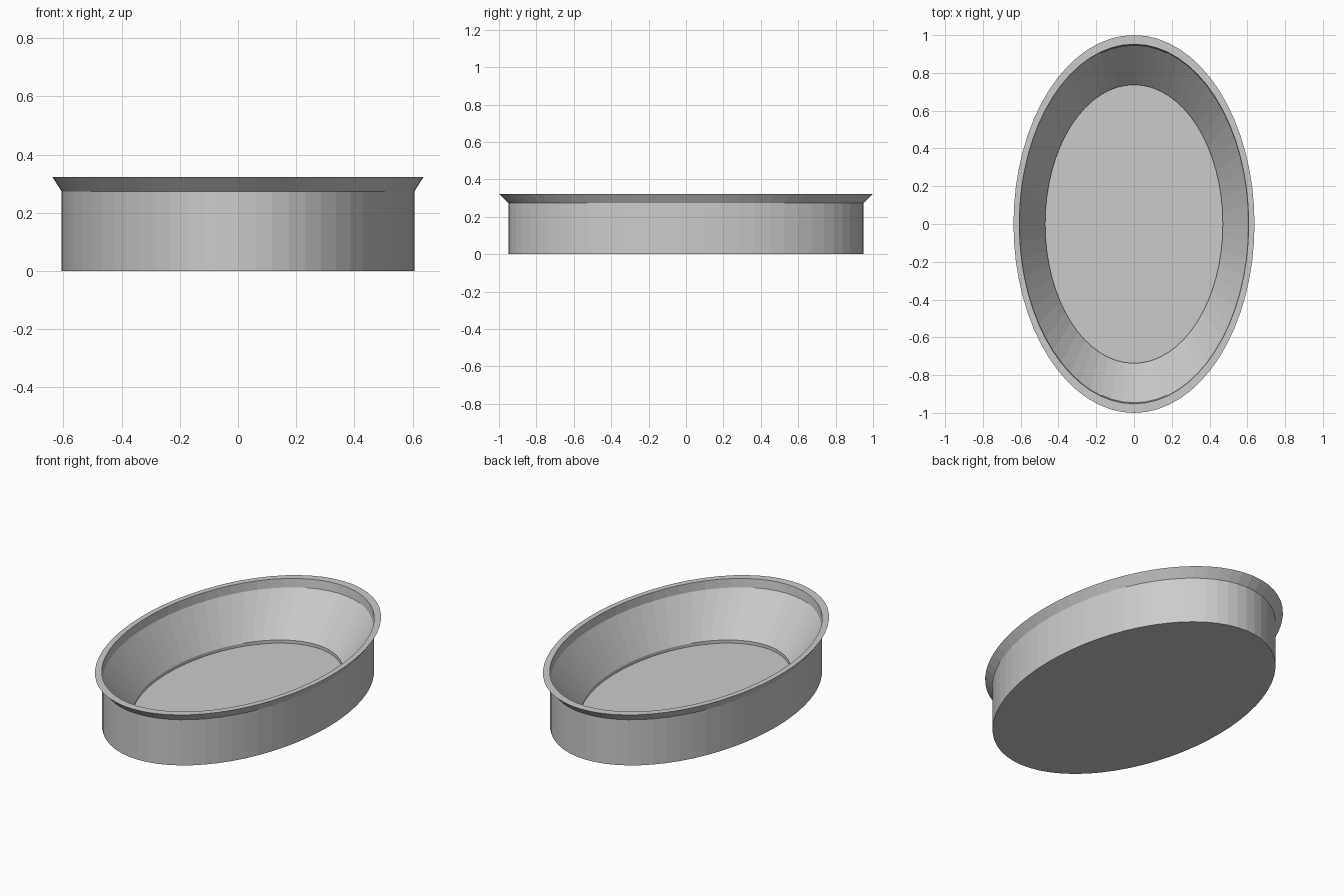
import bpy, bmesh, math

cube = bpy.data.objects.get("Cube")
if cube:
    bpy.data.objects.remove(cube, do_unlink=True)

SEGMENTS = 64
WIDTH_RATIO = 0.638  # oval: width relative to length

grey = bpy.data.materials.new("plain grey")
grey.use_nodes = True
colour = (0.6, 0.6, 0.6, 1)
grey.diffuse_color = colour
grey.node_tree.nodes["Principled BSDF"].inputs["Base Color"].default_value = colour


def oval_lathe(name, profile):
    """Sweep a (radius, height) profile round an oval, capping both ends."""
    bm = bmesh.new()
    rings = []
    for r, z in profile:
        ring = []
        for i in range(SEGMENTS):
            a = math.tau * i / SEGMENTS
            ring.append(bm.verts.new((r * WIDTH_RATIO * math.cos(a), r * math.sin(a), z)))
        rings.append(ring)
    for low, high in zip(rings, rings[1:]):
        for i in range(SEGMENTS):
            j = (i + 1) % SEGMENTS
            bm.faces.new((low[i], low[j], high[j], high[i]))
    bm.faces.new(rings[0][::-1])
    bm.faces.new(rings[-1])
    bmesh.ops.recalc_face_normals(bm, faces=bm.faces[:])
    mesh = bpy.data.meshes.new(name)
    bm.to_mesh(mesh)
    bm.free()
    mesh.materials.append(grey)
    obj = bpy.data.objects.new(name, mesh)
    bpy.context.collection.objects.link(obj)
    return obj


# Outer wall, flared rim, inner lip, sloping bowl, small step and floor
oval_lathe("oval_dish", [
    (0.95, 0),
    (0.95, 0.273),
    (1.0, 0.323),
    (0.952, 0.323),
    (0.946, 0.272),
    (0.737, 0.045),
    (0.737, 0.026),
])
